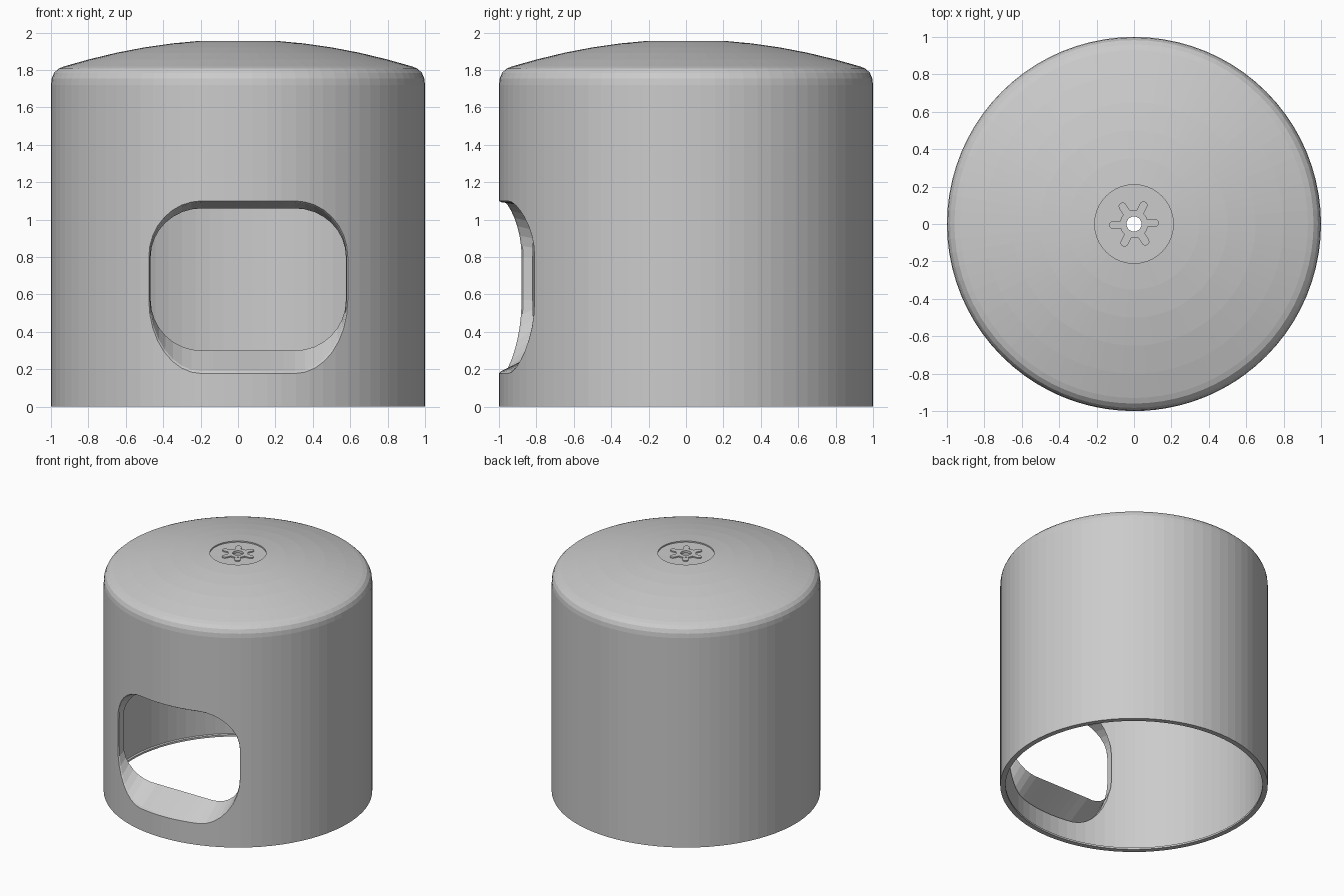
import bpy, bmesh
from math import sin, cos, pi, sqrt, radians

if "Cube" in bpy.data.objects:
    bpy.data.objects.remove(bpy.data.objects["Cube"])

SEG = 80


def make_object(name, bm):
    bmesh.ops.recalc_face_normals(bm, faces=bm.faces[:])
    mesh = bpy.data.meshes.new(name)
    bm.to_mesh(mesh)
    bm.free()
    ob = bpy.data.objects.new(name, mesh)
    bpy.context.collection.objects.link(ob)
    return ob


def bridge(bm, a, b):
    for i in range(len(a)):
        j = (i + 1) % len(a)
        bm.faces.new((a[i], a[j], b[j], b[i]))


def lathe(name, profile):
    """Revolve a closed (radius, z) profile about the z axis."""
    bm = bmesh.new()
    rings = [[bm.verts.new((r * cos(2 * pi * k / SEG), r * sin(2 * pi * k / SEG), z))
              for k in range(SEG)] for r, z in profile]
    for i, ring in enumerate(rings):
        bridge(bm, ring, rings[(i + 1) % len(rings)])
    return make_object(name, bm)


def window_outline(rx, z0, z1, steps=8, run=8):
    """Rounded opening as (x, z) points, set slightly right of centre."""
    cx, flat, lo, hi = 0.055, 0.25, 0.57, 0.80

    def arc(side, zc, rz, start):
        angles = [radians(start + 90 * k / steps) for k in range(steps + 1)]
        return [(cx + side * flat + rx * cos(a), zc + rz * sin(a)) for a in angles]

    def straight(side, z):
        return [(cx + side * flat * (1 - 2 * t / run), z) for t in range(1, run)]

    return (arc(1, lo, lo - z0, -90) + arc(1, hi, z1 - hi, 0) + straight(1, z1)
            + arc(-1, hi, z1 - hi, 90) + arc(-1, lo, lo - z0, 180) + straight(-1, z0))


# Body shell: straight wall, rounded shoulder, shallow dome, recessed cap, hub
outer = [(1, 0), (1, 1.72), (0.996, 1.755), (0.983, 1.785), (0.96, 1.807), (0.93, 1.819)]
outer += [(r, 1.9625 - r * r / 6) for r in (0.8, 0.65, 0.5, 0.35, 0.21)]
cap = [(0.21, 1.945), (0.075, 1.945), (0.075, 1.955), (0.04, 1.955)]
inner = [(r, 1.935 - r * r / 6) for r in (0.04, 0.25, 0.45, 0.65, 0.8, 0.92)]
inner += [(0.955, 1.77), (0.972, 1.72), (0.972, 0.02), (0.96, 0.015), (0.96, 0)]
body = lathe("body_shell", outer + cap + inner)

# Window cut straight through the front wall
front_pts = window_outline(0.282, 0.177, 1.10)
bm = bmesh.new()
ends = [[bm.verts.new((x, y, z)) for x, z in front_pts] for y in (-1.3, -0.5)]
bridge(bm, *ends)
for end in ends:
    bm.faces.new(end)
cutter = make_object("window_cutter", bm)
cutter.hide_render = True
mod = body.modifiers.new("window", 'BOOLEAN')
mod.operation = 'DIFFERENCE'
mod.solver = 'EXACT'
mod.object = cutter
bpy.context.view_layer.objects.active = body
bpy.ops.object.modifier_apply(modifier=mod.name)
bpy.data.objects.remove(cutter)

# Tapered window lining: soft outer lip, sloping sill, inner edge meets the wall
bm = bmesh.new()
lip = [bm.verts.new((x, -sqrt(1 - x * x), z)) for x, z in front_pts]
near = [bm.verts.new((x, -sqrt(1 - x * x) + 0.012, z))
        for x, z in window_outline(0.275, 0.19, 1.093)]
far = [bm.verts.new((x, -0.77 - 0.05 * max(0, (-0.2 - x) / 0.27), z))
       for x, z in window_outline(0.272, 0.30, 1.06)]
bridge(bm, lip, near)
bridge(bm, near, far)
make_object("window_lining", bm)

# Six round-ended ribs around the hub
for k in range(6):
    t = radians(3 + 60 * k)
    shape = [(0.07, -0.021), (0.07, 0.021)]
    shape += [(0.112 + 0.021 * cos(a), 0.021 * sin(a))
              for a in (pi / 2 - pi * i / 8 for i in range(9))]
    bm = bmesh.new()
    rings = [[bm.verts.new((x * cos(t) - y * sin(t), x * sin(t) + y * cos(t), z))
              for x, y in shape] for z in (1.94, 1.954)]
    bridge(bm, *rings)
    for ring in rings:
        bm.faces.new(ring)
    make_object(f"hub_rib_{k + 1}", bm)
